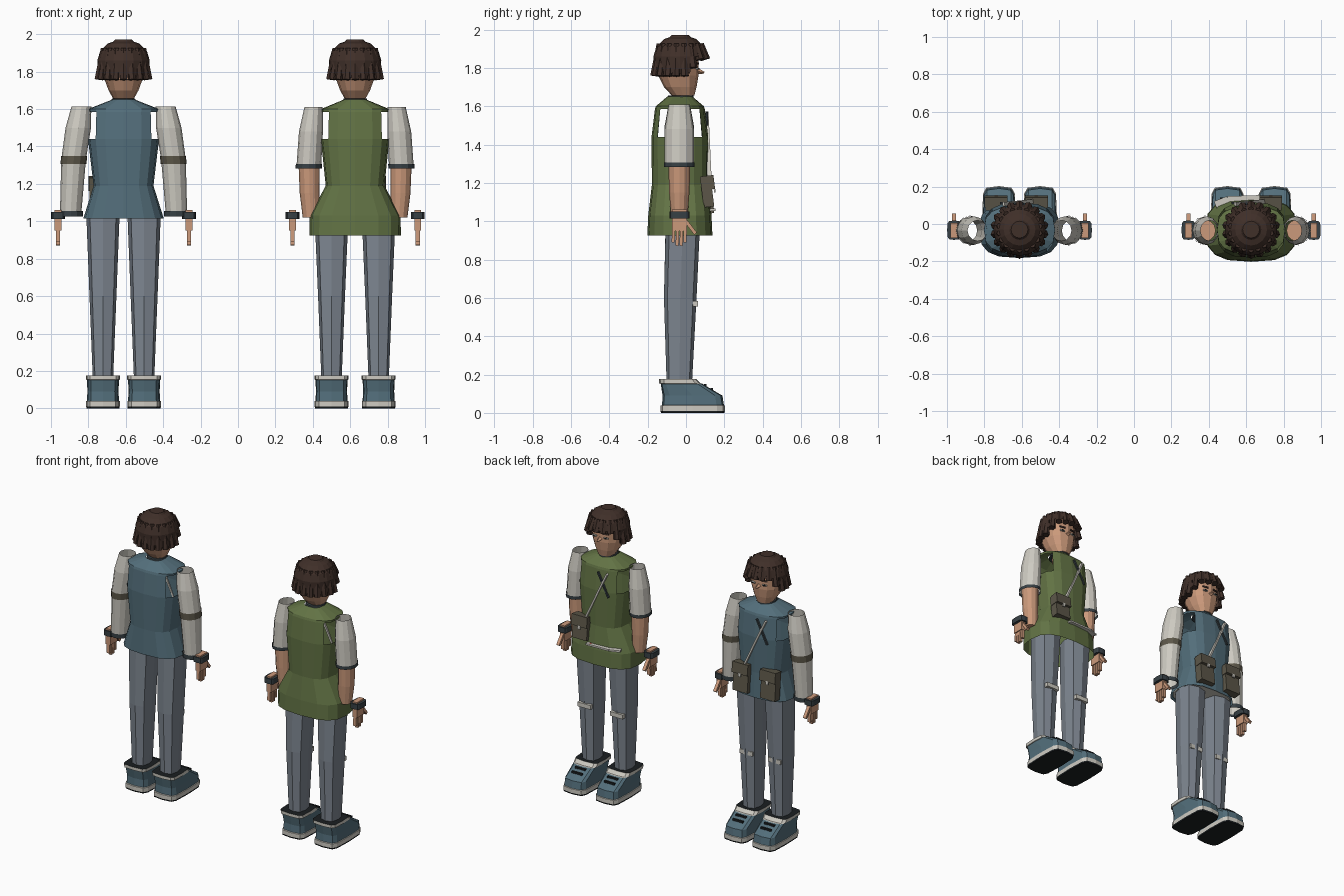
import bpy, bmesh, math
from mathutils import Vector, Matrix

if "Cube" in bpy.data.objects:
    bpy.data.objects.remove(bpy.data.objects["Cube"])


def material(name, r, g, b):
    lin = [(c / 255) ** 2.2 for c in (r, g, b)] + [1]
    m = bpy.data.materials.new(name)
    m.use_nodes = True
    m.diffuse_color = lin
    m.node_tree.nodes["Principled BSDF"].inputs["Base Color"].default_value = lin
    return m


HAIR = material("dark brown", 66, 51, 45)
SKIN = material("skin", 202, 152, 122)
TEAL = material("teal", 84, 110, 122)
GREEN = material("olive green", 98, 114, 70)
PALE = material("pale grey", 204, 201, 192)
PANTS = material("slate grey", 124, 132, 142)
DARK = material("charcoal", 58, 66, 70)
POUCH = material("drab brown", 92, 87, 74)
BLACK = material("black", 32, 36, 38)
RED = material("dull red", 150, 82, 72)


def finish(bm, name, mats, origin):
    bmesh.ops.recalc_face_normals(bm, faces=bm.faces[:])
    me = bpy.data.meshes.new(name)
    bm.to_mesh(me)
    bm.free()
    for m in mats:
        me.materials.append(m)
    ob = bpy.data.objects.new(name, me)
    ob.location.x = origin
    bpy.context.collection.objects.link(ob)
    return ob


def loft(bm, rings, sides=12, power=1.0, caps=(True, True), rows=None):
    """Stack of rounded outlines; each ring is z, centre x, centre y, half width, half depth."""
    def soft(v):
        return math.copysign(abs(v) ** power, v) if abs(v) > 1e-6 else 0
    loops = []
    for z, cx, cy, rx, ry in rings:
        angles = [math.tau * i / sides for i in range(sides)]
        loops.append([bm.verts.new((cx + rx * soft(math.cos(a)), cy + ry * soft(math.sin(a)), z))
                      for a in angles])
    for k, (a, b) in enumerate(zip(loops, loops[1:])):
        for i in range(sides):
            j = (i + 1) % sides
            f = bm.faces.new((a[i], a[j], b[j], b[i]))
            f.material_index = rows[k] if rows else 0
    if caps[0]:
        bm.faces.new(loops[0][::-1])
    if caps[1]:
        bm.faces.new(loops[-1])


def bar(bm, p, q, width, depth, index=0):
    """Box running from p to q."""
    p, q = Vector(p), Vector(q)
    rot = (q - p).to_track_quat('Z', 'Y').to_matrix().to_4x4()
    size = Matrix.Diagonal((width, depth, (q - p).length, 1))
    r = bmesh.ops.create_cube(bm, size=1, matrix=Matrix.Translation((p + q) / 2) @ rot @ size)
    for f in {f for v in r["verts"] for f in v.link_faces}:
        f.material_index = index


def rod(bm, p, q, r0, r1, segs=6):
    p, q = Vector(p), Vector(q)
    rot = (q - p).to_track_quat('Z', 'Y').to_matrix().to_4x4()
    bmesh.ops.create_cone(bm, cap_ends=True, segments=segs, radius1=r0, radius2=r1,
                          depth=(q - p).length, matrix=Matrix.Translation((p + q) / 2) @ rot)


def part(name, mat, origin, rings, **kw):
    bm = bmesh.new()
    loft(bm, rings, **kw)
    return finish(bm, name, mat if isinstance(mat, list) else [mat], origin)


def head(tag, ox):
    part(tag + "_neck", SKIN, ox, [(1.6, 0, -.025, .05, .05), (1.69, 0, -.025, .05, .05)])
    part(tag + "_collar", DARK, ox, [(1.635, 0, -.028, .068, .07), (1.657, 0, -.028, .062, .066)], sides=16)
    part(tag + "_head", SKIN, ox, [(1.655, 0, -.015, .055, .058), (1.7, 0, -.03, .08, .085),
                                   (1.76, 0, -.04, .102, .105), (1.85, 0, -.04, .11, .105),
                                   (1.92, 0, -.04, .09, .09)], power=.85)
    # face details
    bm = bmesh.new()
    rod(bm, (0, .05, 1.785), (0, .095, 1.775), .02, .005, 4)
    finish(bm, tag + "_nose", [SKIN], ox)
    bm = bmesh.new()
    for s in (-1, 1):
        bar(bm, (s * .028, .061, 1.795), (s * .058, .053, 1.795), .02, .008, 0)
        bar(bm, (s * .037, .063, 1.795), (s * .05, .059, 1.795), .018, .008, 1)
        bar(bm, (s * .022, .064, 1.822), (s * .062, .054, 1.824), .01, .01, 2)
    bar(bm, (-.025, .042, 1.712), (.025, .042, 1.712), .01, .03, 3)
    finish(bm, tag + "_eyes_and_mouth", [PALE, BLACK, HAIR, RED], ox)
    # hair cap, open over the face
    bm = bmesh.new()
    loft(bm, [(z, 0, -.03, r, r) for z, r in
              ((1.77, .136), (1.86, .14), (1.91, .125), (1.95, .085), (1.96, .055), (1.972, .045))],
         sides=16, caps=(False, True))
    face = [f for f in bm.faces if f.calc_center_median().z < 1.85 and f.calc_center_median().y > .02]
    bmesh.ops.delete(bm, geom=face, context='FACES')
    # hanging locks, shorter over the forehead
    for i in range(18):
        a = math.tau * (i + .5) / 18
        c, s = math.cos(a), math.sin(a)
        low = 1.757 if s < .35 else 1.8 if s < .6 else 1.843
        rod(bm, (.108 * c, -.03 + .108 * s, 1.925), (.134 * c, -.03 + .134 * s, low), .015, .023)
    finish(bm, tag + "_hair", [HAIR], ox)


def jacket(tag, ox, mat, profile):
    bm = bmesh.new()
    loft(bm, [(z, 0, -.032, rx, ry) for z, rx, ry in profile], sides=16, power=.7, caps=(False, False))
    holes = [f for f in bm.faces if 1.45 < f.calc_center_median().z < 1.58
             and abs(f.calc_center_median().x) > .14]
    bmesh.ops.delete(bm, geom=holes, context='FACES')
    finish(bm, tag + "_jacket", [mat], ox)


def hand(tag, ox, s, x):
    part(tag + "_wrist_band", DARK, ox, [(1.013, s * x, -.033, .037, .052), (1.05, s * x, -.033, .037, .052)],
         power=.5)
    bm = bmesh.new()
    bar(bm, (s * x, -.034, .95), (s * x, -.034, 1.06), .036, .08)
    for k in range(4):
        y = -.064 + .02 * k
        tip = .89 - .018 * (k in (1, 2))
        bar(bm, (s * x, y, .96), (s * x, y * 1.05, tip), .022, .016)
    bar(bm, (s * x, 0, 1.0), (s * x, .05, .935), .022, .018)
    finish(bm, tag + "_hand", [SKIN], ox)


def legs(tag, ox, cx, top, patch):
    for s, side in ((-1, "right"), (1, "left")):
        x = s * cx
        part(f"{tag}_{side}_leg", PANTS, ox,
             [(.15, x, -.035, .054, .066), (.6, x, -.03, .072, .085), (top, x, -.015, .09, .09)],
             sides=8, power=.7)
        bm = bmesh.new()
        bar(bm, (x - .05, .042, .57), (x + .05, .042, .57), patch, .03)
        finish(bm, f"{tag}_{side}_knee_patch", [PALE], ox)
        # shoe: tread, pale sole, upper and pale rim
        part(f"{tag}_{side}_shoe", [BLACK, PALE, TEAL], ox,
             [(z, x, (a + b) / 2, w, (b - a) / 2) for z, a, b, w in
              ((0, -.13, .2, .088), (.01, -.133, .203, .09), (.038, -.133, .203, .09), (.04, -.125, .198, .086),
               (.09, -.122, .19, .083), (.152, -.132, .085, .086), (.154, -.14, .075, .091),
               (.176, -.14, .055, .091))],
             power=.4, rows=[0, 1, 1, 2, 2, 1, 1])
        # laces
        bm = bmesh.new()
        for y, z in ((.1, .143), (.135, .124)):
            bar(bm, (x - .04, y, z), (x + .04, y, z), .014, .014)
        finish(bm, f"{tag}_{side}_laces", [BLACK], ox)


def gear(tag, ox, low, pouches):
    # shoulder strap, lapel and pouches
    bm = bmesh.new()
    bar(bm, (-.085, .106, 1.57), (.075, .122, 1.22), .022, .012)
    finish(bm, tag + "_strap", [PALE], ox)
    bm = bmesh.new()
    bar(bm, (-.015, .108, 1.57), (-.1, .112, 1.41), .012, .012)
    finish(bm, tag + "_lapel", [DARK], ox)
    bm = bmesh.new()
    for x in pouches:
        bar(bm, (x, .12, low), (x, .1, 1.235), .115, .055, 0)
        bar(bm, (x, .124, 1.165), (x, .115, 1.238), .122, .056, 0)
        bar(bm, (x, .15, 1.15), (x, .148, 1.175), .02, .008, 1)
    finish(bm, tag + "_pouches", [POUCH, PALE], ox)


# figure in the blue jacket with long sleeves
BX = -.612
head("blue", BX)
jacket("blue", BX, TEAL, [(1.015, .215, .15), (1.19, .16, .143), (1.44, .19, .146), (1.585, .185, .13),
                          (1.6, .19, .125), (1.65, .062, .066)])
part("blue_undershirt", PALE, BX, [(1.025, 0, -.032, .2, .136), (1.07, 0, -.032, .18, .13)], sides=16, power=.7)
legs("blue", BX, .11, 1.06, .014)
gear("blue", BX, 1.04, (.09, -.125))
for s, side in ((-1, "right"), (1, "left")):
    tag = "blue_" + side
    part(tag + "_sleeve", PALE, BX,
         [(1.615, s * .225, -.035, .053, .055), (1.5, s * .242, -.035, .068, .076),
          (1.33, s * .267, -.035, .066, .076), (1.04, s * .283, -.035, .057, .06)],
         sides=12, caps=(False, False))
    part(tag + "_arm_band", POUCH, BX, [(1.305, s * .268, -.035, .069, .079), (1.35, s * .264, -.035, .07, .08)],
         caps=(False, False))
    part(tag + "_sleeve_cuff", DARK, BX, [(1.025, s * .281, -.035, .064, .066), (1.055, s * .28, -.035, .064, .066)],
         caps=(False, False))
    hand(tag, BX, s, .35)

# figure in the green tunic with short sleeves
GX = .626
head("green", GX)
jacket("green", GX, GREEN, [(.925, .245, .17), (1.03, .243, .165), (1.19, .157, .146), (1.44, .183, .148),
                            (1.585, .178, .13), (1.6, .182, .125), (1.65, .062, .066)])
legs("green", GX, .126, 1.02, .042)
gear("green", GX, 1.075, (.105,))
bm = bmesh.new()
bar(bm, (.05, .132, 1.06), (-.125, .126, 1.06), .045, .012)
bar(bm, (-.122, .127, 1.06), (-.19, .1, 1.06), .045, .012)
bar(bm, (.03, .136, 1.06), (.015, .136, 1.06), .02, .012, 1)
finish(bm, "green_belt", [PALE, RED], GX)
for s, side in ((-1, "right"), (1, "left")):
    tag = "green_" + side
    part(tag + "_sleeve", PALE, GX,
         [(1.61, s * .222, -.035, .049, .055), (1.48, s * .236, -.035, .064, .076),
          (1.3, s * .247, -.035, .066, .076)], caps=(False, False))
    part(tag + "_sleeve_hem", DARK, GX, [(1.283, s * .248, -.035, .07, .08), (1.306, s * .247, -.035, .07, .08)],
         caps=(False, False))
    part(tag + "_forearm", SKIN, GX,
         [(1.02, s * .235, -.035, .045, .043), (1.15, s * .243, -.035, .053, .053),
          (1.32, s * .246, -.035, .057, .058)])
    hand(tag, GX, s, .335)
